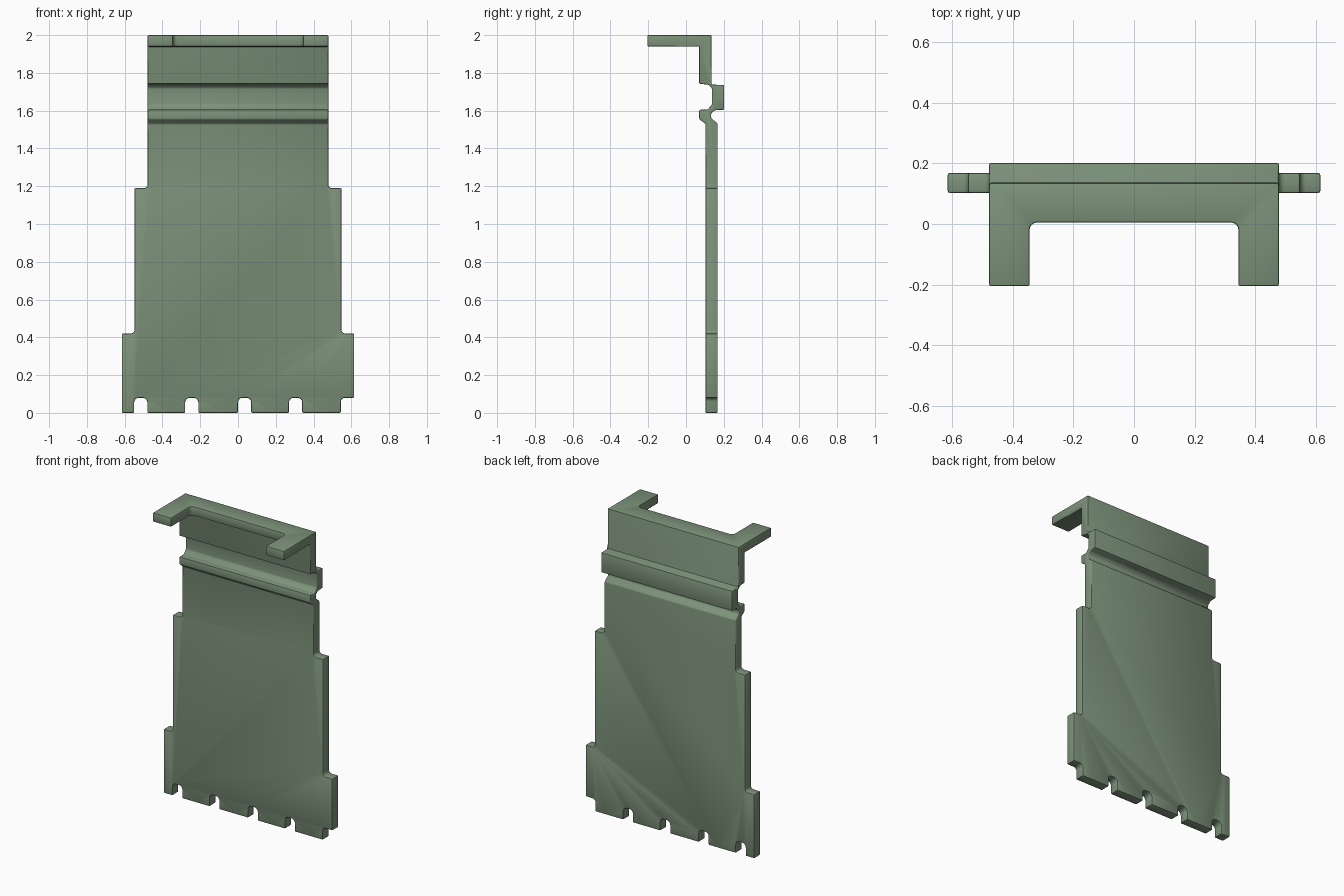
import bpy, bmesh, math

cube = bpy.data.objects.get("Cube")
if cube:
    bpy.data.objects.remove(cube, do_unlink=True)

green = bpy.data.materials.new("sage_green")
green.use_nodes = True
color = (0.205, 0.29, 0.195, 1)
green.diffuse_color = color
green.node_tree.nodes["Principled BSDF"].inputs["Base Color"].default_value = color


def prism(name, points, axis, start, end):
    """Extrude a 2D profile along the given axis."""
    def place(p, d):
        return {"x": (d, *p), "y": (p[0], d, p[1]), "z": (*p, d)}[axis]
    bm = bmesh.new()
    face = bm.faces.new([bm.verts.new(place(p, start)) for p in points])
    moved = bmesh.ops.extrude_face_region(bm, geom=[face])["geom"]
    shift = [b - a for a, b in zip(place((0, 0), start), place((0, 0), end))]
    bmesh.ops.translate(bm, vec=shift,
                        verts=[v for v in moved if isinstance(v, bmesh.types.BMVert)])
    bmesh.ops.recalc_face_normals(bm, faces=bm.faces)
    mesh = bpy.data.meshes.new(name)
    bm.to_mesh(mesh)
    bm.free()
    mesh.materials.append(green)
    obj = bpy.data.objects.new(name, mesh)
    bpy.context.collection.objects.link(obj)
    return obj


def arc(cx, cy, r, a0, a1, n=4):
    """Points of a rounded corner, angles in degrees."""
    angles = [math.radians(a0 + (a1 - a0) * i / n) for i in range(n + 1)]
    return [(cx + r * math.cos(a), cy + r * math.sin(a)) for a in angles]


def notch(a, b, h=0.08, r=0.025):
    return ([(a, 0)] + arc(a + r, h - r, r, 180, 90)
            + arc(b - r, h - r, r, 90, 0) + [(b, 0)])


# Stepped front outline with a notched bottom edge
r = 0.02
outline = [(-0.615, 0)]
for left in (-0.55, -0.28, 0, 0.27):
    outline += notch(left, left + 0.07)
outline += [(0.545, 0)] + arc(0.545 + r, 0.08 - r, r, 180, 90) + [(0.615, 0.08)]
for outer, inner, z in ((0.615, 0.548, 0.42), (0.548, 0.478, 1.19)):
    outline += [(outer, z)] + arc(inner + r, z + r, r, 270, 180)
outline += [(0.478, 2.1), (-0.478, 2.1)]
for outer, inner, z in ((0.548, 0.478, 1.19), (0.615, 0.548, 0.42)):
    outline += arc(-inner - r, z + r, r, 0, -90) + [(-outer, z)]

# Side section: flat panel, folded ribs and top flange
section = [(0.103, 0), (0.103, 1.53), (0.07, 1.555), (0.07, 1.605), (0.113, 1.605),
           (0.137, 1.63), (0.137, 1.72), (0.118, 1.738), (0.07, 1.742),
           (0.07, 1.94), (-0.205, 1.94), (-0.205, 2.0), (0.135, 2.0),
           (0.135, 1.738), (0.202, 1.736), (0.202, 1.605), (0.152, 1.602),
           (0.133, 1.585), (0.133, 1.56), (0.168, 1.532), (0.168, 0)]

panel = prism("panel", section, "x", -0.7, 0.7)
outline_cutter = prism("outline_cutter", outline, "y", -0.5, 0.5)

# Opening that leaves two hook arms on the flange
gap = ([(-0.345, -0.4)] + arc(-0.32, -0.02, 0.025, 180, 90)
       + arc(0.32, -0.02, 0.025, 90, 0) + [(0.345, -0.4)])
gap_cutter = prism("gap_cutter", gap, "z", 1.85, 2.2)

for cutter, operation in ((outline_cutter, "INTERSECT"), (gap_cutter, "DIFFERENCE")):
    cutter.hide_render = True
    cutter.hide_set(True)
    mod = panel.modifiers.new(cutter.name, "BOOLEAN")
    mod.object = cutter
    mod.operation = operation
    mod.solver = "EXACT"

# Soft rounded edges
bevel = panel.modifiers.new("soft_edges", "BEVEL")
bevel.width = 0.01
bevel.segments = 2
bevel.limit_method = "ANGLE"
bevel.angle_limit = math.radians(35)
bevel.harden_normals = False

bpy.ops.object.select_all(action="DESELECT")
panel.select_set(True)
bpy.context.view_layer.objects.active = panel
for mod in list(panel.modifiers):
    bpy.ops.object.modifier_apply(modifier=mod.name)
for cutter in (outline_cutter, gap_cutter):
    bpy.data.objects.remove(cutter, do_unlink=True)
bpy.ops.object.shade_smooth_by_angle(angle=math.radians(40))
